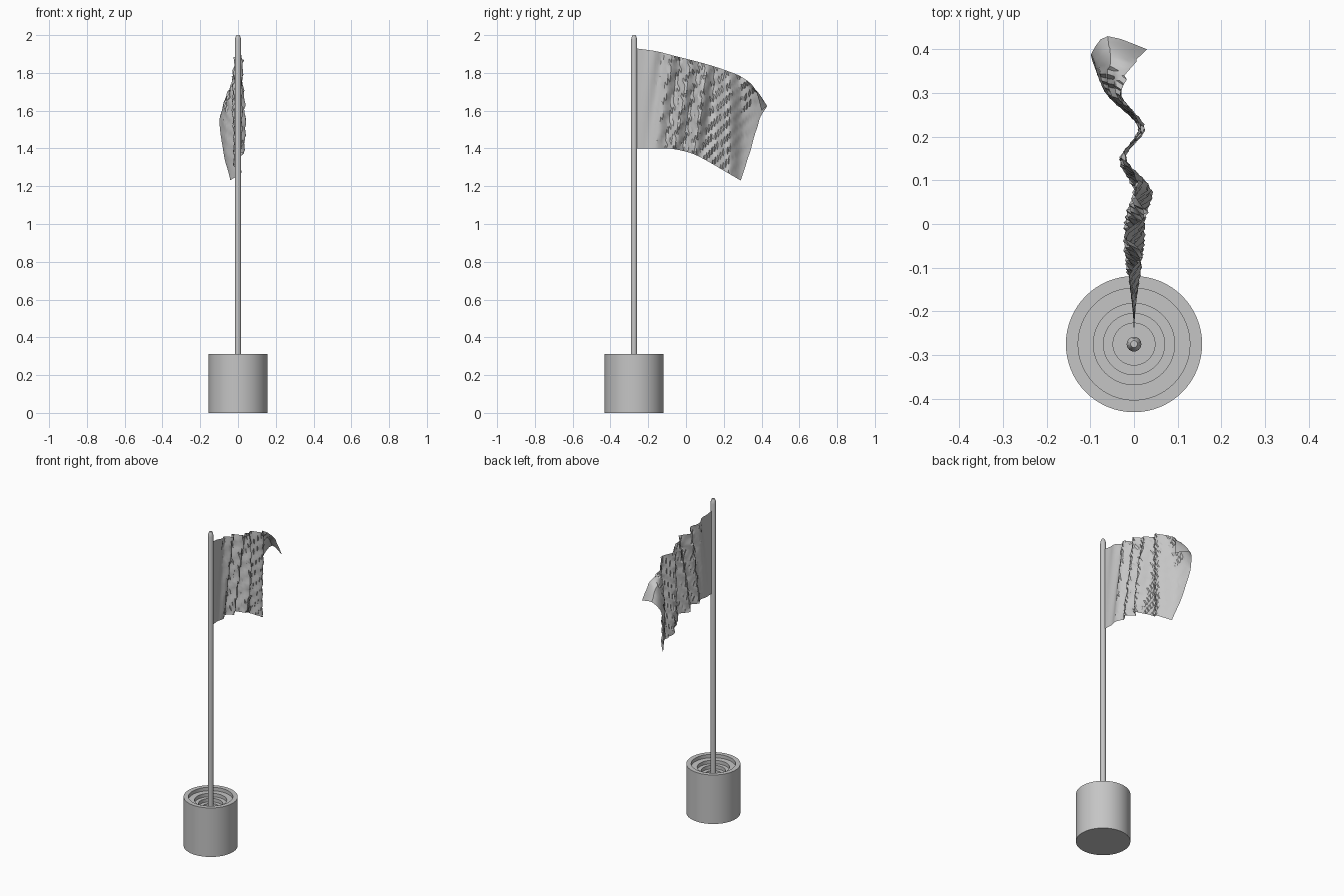
import bpy, bmesh, math
from mathutils import Vector

old = bpy.data.objects.get("Cube")
if old:
    bpy.data.objects.remove(old, do_unlink=True)

POLE_Y = -0.275

grey = bpy.data.materials.new("plain grey")
grey.use_nodes = True
grey.diffuse_color = (0.56, 0.56, 0.56, 1)
grey.node_tree.nodes["Principled BSDF"].inputs["Base Color"].default_value = (0.56, 0.56, 0.56, 1)


def finish(name, bm, angle):
    mesh = bpy.data.meshes.new(name)
    bm.to_mesh(mesh)
    bm.free()
    mesh.materials.append(grey)
    obj = bpy.data.objects.new(name, mesh)
    bpy.context.collection.objects.link(obj)
    bpy.ops.object.select_all(action='DESELECT')
    obj.select_set(True)
    bpy.context.view_layer.objects.active = obj
    bpy.ops.object.shade_smooth_by_angle(angle=math.radians(angle))


def lathe(name, profile, sides):
    """Turn a (radius, height) profile around the pole axis and cap both ends."""
    bm = bmesh.new()
    rings = []
    for r, z in profile:
        rings.append([bm.verts.new((r * math.cos(math.tau * i / sides),
                                    POLE_Y + r * math.sin(math.tau * i / sides), z))
                      for i in range(sides)])
    for a, b in zip(rings, rings[1:]):
        for i in range(sides):
            j = (i + 1) % sides
            bm.faces.new((a[i], a[j], b[j], b[i]))
    bm.faces.new(rings[0][::-1])
    bm.faces.new(rings[-1])
    bmesh.ops.recalc_face_normals(bm, faces=bm.faces)
    finish(name, bm, 35)


def sample(points, t):
    """Catmull-Rom curve through evenly spaced points, t from 0 to 1."""
    n = len(points) - 1
    i = min(int(t * n), n - 1)
    f = t * n - i
    p0, p1, p2, p3 = (points[min(max(k, 0), n)] for k in range(i - 1, i + 3))
    return [0.5 * (2 * b + (c - a) * f + (2 * a - 5 * b + 4 * c - d) * f ** 2
                   + (3 * b - a - 3 * c + d) * f ** 3)
            for a, b, c, d in zip(p0, p1, p2, p3)]


def ramp(x, lo, hi):
    t = min(max((x - lo) / (hi - lo), 0), 1)
    return t * t * (3 - 2 * t)


# Base: a drum with steps sinking towards the pole
profile = [(0.156, 0), (0.156, 0.312)]
z = 0.312
for radius in (0.128, 0.093, 0.07, 0.048):
    profile += [(radius, z), (radius, z - 0.022)]
    z -= 0.022
lathe("base", profile, 64)

# Pole with a narrowed tip
lathe("pole", [(0.017, 0.15), (0.017, 1.97), (0.014, 1.988), (0.008, 2.0)], 14)

# Flag: top and bottom edges as (y, z), folds as sideways offset along y,
# free edge as (x, y, z) from its drooping upper corner down
TOP = [(-.27, 1.93), (-.16, 1.915), (-.06, 1.89), (.04, 1.865), (.13, 1.84),
       (.22, 1.81), (.30, 1.775), (.365, 1.715), (.40, 1.60)]
BOTTOM = [(-.27, 1.40), (-.18, 1.40), (-.10, 1.40), (-.03, 1.39), (.04, 1.37),
          (.11, 1.335), (.17, 1.30), (.23, 1.265), (.29, 1.23)]
FOLDS = [(0,), (0,), (0,), (0,), (.003,), (.018,), (-.025,), (.02,), (-.03,), (-.025,), (0,)]
FREE = [(.03, .40, 1.60), (-.06, .43, 1.625), (-.095, .395, 1.57), (-.097, .38, 1.52),
        (-.09, .36, 1.46), (-.08, .345, 1.40), (-.07, .325, 1.34), (-.055, .31, 1.29),
        (-.04, .29, 1.23)]
COLS, ROWS = 56, 24


def sheet(u, v):
    """Cloth hanging between its top and bottom edges, before the free edge curls."""
    (ty, tz), (by, bz) = sample(TOP, u), sample(BOTTOM, u)
    y, z = ty + (by - ty) * v, tz + (bz - tz) * v
    x = sample(FOLDS, min(max((y + 0.27) / 0.70, 0), 1))[0]
    # slanted ripples in the middle of the cloth
    ripple = ramp(y, -.26, -.02) * (1 - ramp(y, .06, .18))
    x += 0.021 * ripple * math.sin(math.tau * (y / 0.10 + 0.9 * v))
    # sharp little creases, staggered from row to row
    crease = ramp(u, .1, .3) * (1 - ramp(u, .8, 1))
    x += 0.013 * crease * ((u * 11 + v * 5.5) % 1 - 0.5)
    return Vector((x, y, z))


bm = bmesh.new()
grid = [[] for _ in range(COLS + 1)]
for r in range(ROWS + 1):
    v = r / ROWS
    pull = Vector(sample(FREE, v)) - sheet(1, v)
    for c in range(COLS + 1):
        u = c / COLS
        grid[c].append(bm.verts.new(sheet(u, v) + pull * ramp(u, .68, 1.06) / ramp(1, .68, 1.06)))
for a, b in zip(grid, grid[1:]):
    for r in range(ROWS):
        bm.faces.new((a[r], a[r + 1], b[r + 1]))
        bm.faces.new((a[r], b[r + 1], b[r]))
finish("flag", bm, 30)
